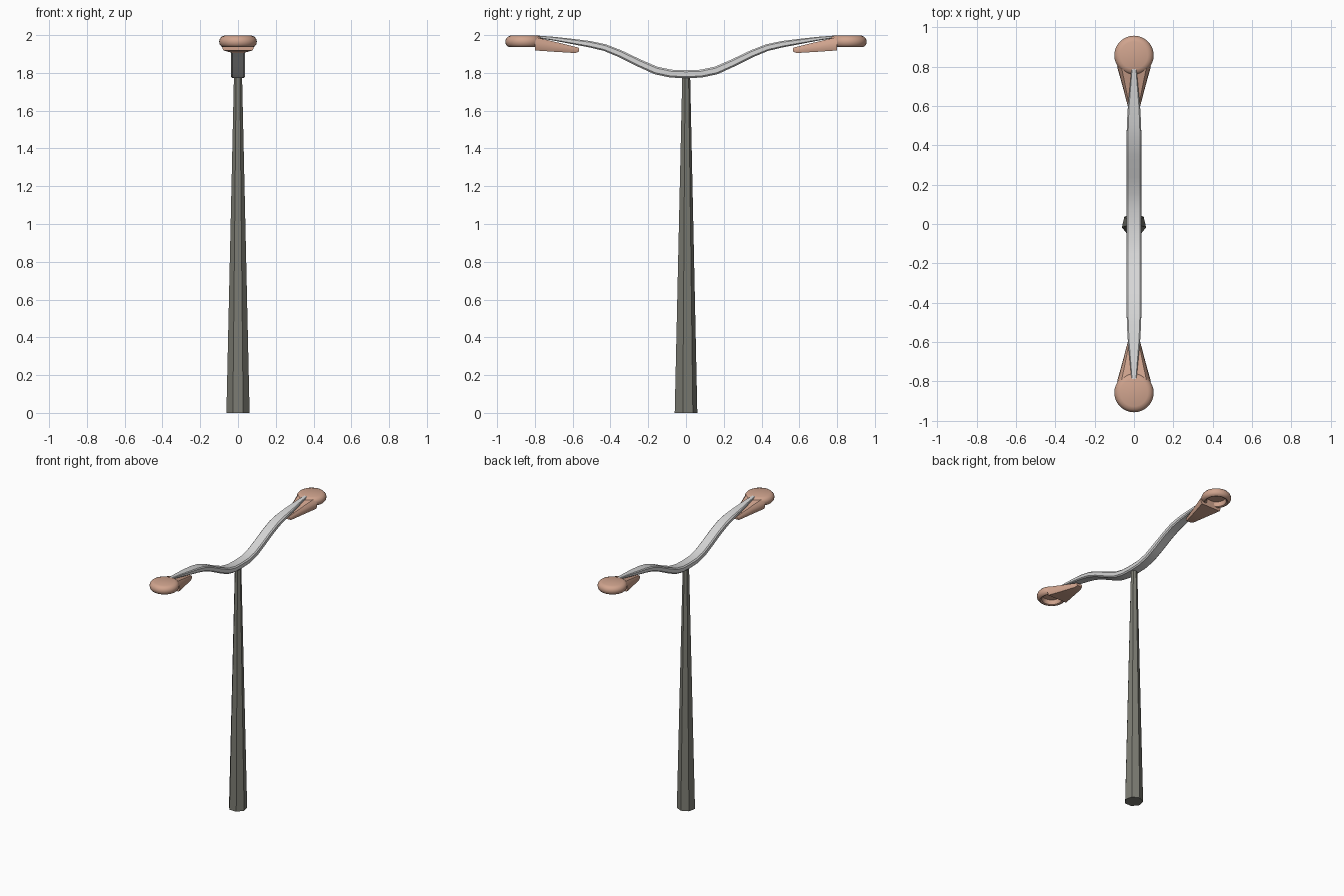
import bpy, bmesh, math
from mathutils import Vector

if "Cube" in bpy.data.objects:
    bpy.data.objects.remove(bpy.data.objects["Cube"])


def material(name, rgb):
    m = bpy.data.materials.new(name)
    m.diffuse_color = (*rgb, 1)
    m.use_nodes = True
    m.node_tree.nodes["Principled BSDF"].inputs["Base Color"].default_value = m.diffuse_color
    return m


POLE = material("dark grey metal", (0.20, 0.20, 0.17))
ARM = material("light grey metal", (0.68, 0.68, 0.68))
LAMP = material("tan housing", (0.63, 0.37, 0.27))


def loft(name, rings, mat, caps=True, smooth=None):
    """Skin a list of equal-length closed rings of points."""
    bm = bmesh.new()
    rows = [[bm.verts.new(p) for p in ring] for ring in rings]
    n = len(rows[0])
    for a, b in zip(rows, rows[1:]):
        for i in range(n):
            j = (i + 1) % n
            bm.faces.new((a[i], a[j], b[j], b[i]))
    if caps:
        bm.faces.new(rows[0])
        bm.faces.new(rows[-1])
    bmesh.ops.recalc_face_normals(bm, faces=bm.faces)
    me = bpy.data.meshes.new(name)
    bm.to_mesh(me)
    bm.free()
    me.materials.append(mat)
    ob = bpy.data.objects.new(name, me)
    bpy.context.collection.objects.link(ob)
    if smooth:
        bpy.ops.object.select_all(action='DESELECT')
        ob.select_set(True)
        bpy.context.view_layer.objects.active = ob
        bpy.ops.object.shade_smooth_by_angle(angle=math.radians(smooth))
    return ob


def circle(r, z, n, cy=0.0):
    return [(r * math.cos(math.pi / 2 + i * math.tau / n),
             cy + r * math.sin(math.pi / 2 + i * math.tau / n), z) for i in range(n)]


# tapered seven-sided pole
loft("pole", [circle(0.063, 0, 7, -0.003), circle(0.022, 1.785, 7)], POLE)

# curved cross arm: (y, z, half width, half thickness) for one half, mirrored
half = [(0, 1.793, .038, .021), (.08, 1.796, .038, .021), (.16, 1.813, .038, .021),
        (.25, 1.853, .038, .020), (.35, 1.902, .038, .019), (.43, 1.934, .038, .018),
        (.51, 1.952, .036, .017), (.60, 1.966, .031, .014), (.70, 1.981, .021, .010),
        (.79, 1.992, .012, .006)]
path = [(-y, z, w, t) for y, z, w, t in half[:0:-1]] + half
section = [(-1, -.6), (-.8, -1), (.8, -1), (1, -.6), (1, .6), (.8, 1), (-.8, 1), (-1, .6)]
rings = []
for i, (y, z, w, t) in enumerate(path):
    a, b = path[max(i - 1, 0)], path[min(i + 1, len(path) - 1)]
    d = Vector((b[0] - a[0], b[1] - a[1])).normalized()
    rings.append([(u * w, y - d.y * v * t, z + d.x * v * t) for u, v in section])
loft("cross_arm", rings, ARM, smooth=35)

# lamp heads: rounded disc with a recessed underside, plus a wedge-shaped neck
profile = [(.002, 1.999), (.07, 1.998), (.086, 1.992), (.096, 1.981), (.1, 1.967),
           (.097, 1.951), (.088, 1.94), (.078, 1.936), (.068, 1.94), (.064, 1.952),
           (.062, 1.972), (.002, 1.974)]
# (y, half width, bottom z, top z)
neck = [(.566, .022, 1.913, 1.932), (.585, .028, 1.905, 1.938),
        (.70, .058, 1.912, 1.966), (.80, .086, 1.919, 1.990)]
neck_section = [(-.9, 0), (.9, 0), (1, .3), (.95, .7), (.75, 1),
                (-.75, 1), (-.95, .7), (-1, .3)]
for side, label in ((-1, "front"), (1, "back")):
    loft(label + "_lamp_head",
         [circle(r, z, 32, side * .857) for r, z in profile], LAMP, smooth=40)
    loft(label + "_lamp_neck",
         [[(u * w, side * y, lo + v * (hi - lo)) for u, v in neck_section]
          for y, w, lo, hi in neck], LAMP, smooth=40)
